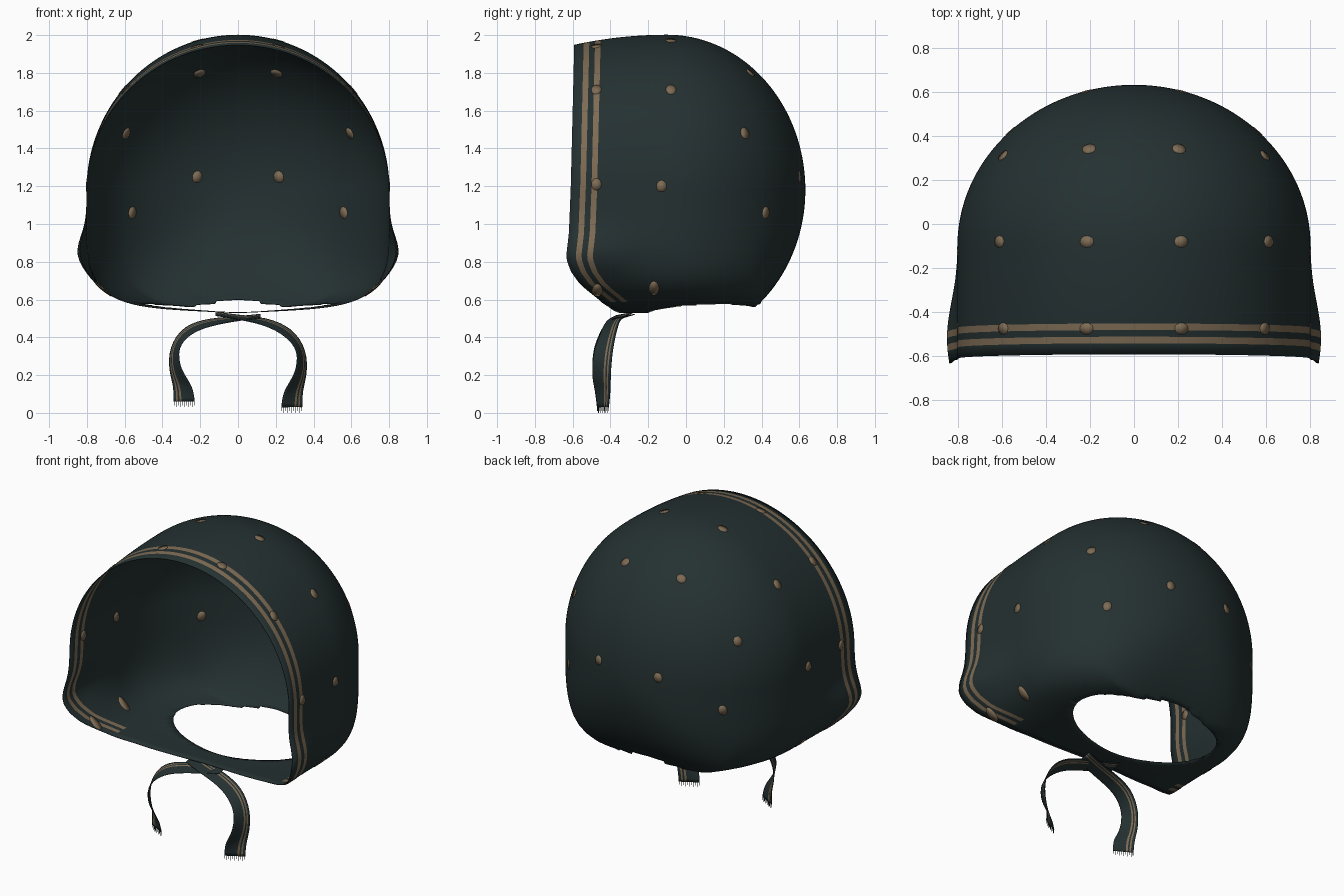
import bpy, bmesh
from math import sin, cos, asin, pi, exp, sqrt
from mathutils import Vector

if "Cube" in bpy.data.objects:
    bpy.data.objects.remove(bpy.data.objects["Cube"])


def material(name, rgb):
    m = bpy.data.materials.new(name)
    m.use_nodes = True
    m.diffuse_color = (*rgb, 1)
    bsdf = m.node_tree.nodes["Principled BSDF"]
    bsdf.inputs["Base Color"].default_value = (*rgb, 1)
    bsdf.inputs["Roughness"].default_value = 0.9
    return m


MATS = [material("dark teal cloth", (0.018, 0.030, 0.031)),
        material("tan print", (0.21, 0.15, 0.09))]


def make_object(name, bm, thickness=0, smooth=True):
    mesh = bpy.data.meshes.new(name)
    bm.to_mesh(mesh)
    bm.free()
    for m in MATS:
        mesh.materials.append(m)
    for p in mesh.polygons:
        p.use_smooth = smooth
    ob = bpy.data.objects.new(name, mesh)
    bpy.context.collection.objects.link(ob)
    if thickness:
        mod = ob.modifiers.new("cloth thickness", "SOLIDIFY")
        mod.thickness, mod.offset = thickness, 0
    return ob


def interp(table, t):
    for (a, fa), (b, fb) in zip(table, table[1:]):
        if (a - t) * (b - t) <= 0:
            return fa + (fb - fa) * (t - a) / (b - a)
    return table[0][1] if abs(t - table[0][0]) < abs(t - table[-1][0]) else table[-1][1]


MID_Z = 1.18


def surface(phi, a):
    """Bonnet skin: phi runs round the face opening, a runs front to back."""
    y = -0.1 + 0.73 * sin(a)
    c = max(cos(a), 0) if a > 0 else 1
    dx, dz = cos(phi), sin(phi)
    if dz >= 0:
        drop = 0.055 * (min(y + 0.1, 0) / 0.5) ** 2
        return Vector((0.8 * c * dx, y, MID_Z + (0.82 * c - drop) * dz))
    # boxier lower half, flaring at the cheeks and sagging under the chin
    n = 2 + 3 * c
    r = (abs(dx) ** n + abs(dz) ** n) ** (-1 / n)
    x = 0.8 * c * dx * r
    z = MID_Z + 0.62 * min(1, 1.3 * c) * dz * r
    flare = 0.055 * exp(-((z - 0.84) / 0.13) ** 2 - ((y + 0.52) / 0.24) ** 2)
    x += flare * (1 if dx > 0 else -1) * min(1, abs(dx) * 3)
    if y < 0:
        z -= 0.03 * min(1, -y / 0.2) * max(0, 1 - abs(x) / 0.7) * max(0, -dz)
    return Vector((x, y, z))


RIM = [(2, -0.59), (1.2, -0.61), (0.95, -0.62), (0.82, -0.635),
       (0.75, -0.61), (0.68, -0.56), (0.6, -0.46), (0.56, -0.42)]


def angle_at(y):
    return asin(max(-1, min(1, (y + 0.1) / 0.73)))


def rim_y(phi):
    p = surface(phi, angle_at(-0.6))
    y = interp(RIM, p.z)
    return y + (0.07 * max(0, 1 - abs(p.x) / 0.6) if sin(phi) < 0 else 0)


# Bonnet: rows start at the face rim and close at the back of the head
COLS, ROWS = 160, 60
BANDS = [0, 0.05, 0.08, 0.11, 0.14]
HOLE_Y, HOLE_RX, HOLE_RY = 0.1, 0.5, 0.3
bm = bmesh.new()
grid = []
for i in range(COLS):
    phi = -pi / 2 + 2 * pi * i / COLS
    edge = rim_y(phi)
    angles = [angle_at(edge + b) for b in BANDS]
    start = angles[-1]
    angles += [start + (pi / 2 - start) * k / ROWS for k in range(1, ROWS + 1)]
    grid.append([bm.verts.new(surface(phi, a)) for a in angles])
rim_verts = {col[0] for col in grid}


def hole_value(p):
    return sqrt((p.x / HOLE_RX) ** 2 + ((p.y - HOLE_Y) / HOLE_RY) ** 2)


for i in range(COLS):
    a, b = grid[i], grid[(i + 1) % COLS]
    for j in range(len(a) - 1):
        f = bm.faces.new((a[j], b[j], b[j + 1], a[j + 1]))
        mid = f.calc_center_median()
        # two printed stripes along the rim, fading out under the chin
        if j in (1, 3) and (abs(mid.x) > 0.6 or mid.z > 1):
            f.material_index = 1

# Neck hole, with its edge pulled onto a clean oval
gone = [f for f in bm.faces if f.calc_center_median().z < 0.75
        and hole_value(f.calc_center_median()) < 1]
bmesh.ops.delete(bm, geom=gone, context="FACES")
for v in bm.verts:
    if v.is_boundary and v not in rim_verts and v.co.z < 0.75:
        k = hole_value(v.co)
        if 0.7 < k < 1.3:
            v.co.x /= k
            v.co.y = HOLE_Y + (v.co.y - HOLE_Y) / k
bmesh.ops.remove_doubles(bm, verts=bm.verts[:], dist=0.0005)
bmesh.ops.recalc_face_normals(bm, faces=bm.faces[:])
make_object("bonnet", bm, 0.004)


# Printed dots: thin patches that follow the skin and show on both sides
def phi_at(y, z):
    lo, hi = -pi / 2, pi / 2
    for _ in range(40):
        m = (lo + hi) / 2
        lo, hi = (m, hi) if surface(m, angle_at(y)).z < z else (lo, m)
    return lo


DOTS = [(-0.08, 1.97), (-0.08, 1.71), (-0.13, 1.2), (0.34, 1.8), (0.31, 1.48),
        (0.6, 1.25), (0.42, 1.06), (-0.17, 0.66),
        (-0.475, 1.94), (-0.475, 1.71), (-0.475, 1.21), (-0.47, 0.65)]
bm = bmesh.new()
for y, z in DOTS:
    phi, a, e = phi_at(y, z), angle_at(y), 0.01
    r_phi = 0.032 / ((surface(phi + e, a) - surface(phi - e, a)).length / (2 * e))
    r_a = 0.027 / ((surface(phi, a + e) - surface(phi, a - e)).length / (2 * e))
    if z < 0.7:
        r_phi *= 1.6
    ring = []
    for side in (1, -1):
        hub_p = surface(phi, a)
        hub = bm.verts.new((hub_p.x * side, hub_p.y, hub_p.z))
        ring = []
        for k in range(12):
            t = side * 2 * pi * k / 12
            p = surface(phi + r_phi * cos(t), a + r_a * sin(t))
            ring.append(bm.verts.new((p.x * side, p.y, p.z)))
        for k in range(12):
            bm.faces.new((hub, ring[k], ring[(k + 1) % 12])).material_index = 1
make_object("printed_dots", bm, 0.009)

# Chin ties: crossed ribbons given as centre points and half-width vectors
TIE = [((-0.12, -0.32, 0.525), (0, 0.05, 0.01)),
       ((0.00, -0.36, 0.507), (0, 0.05, 0.01)),
       ((0.15, -0.39, 0.485), (0, 0.045, 0.02)),
       ((0.27, -0.41, 0.43), (0.02, 0.045, 0.02)),
       ((0.345, -0.44, 0.33), (0.02, 0.05, 0)),
       ((0.335, -0.45, 0.20), (0.03, 0.05, 0)),
       ((0.29, -0.44, 0.12), (0.05, 0.04, 0)),
       ((0.285, -0.44, 0.03), (0.055, 0.03, 0))]
ACROSS = [-1, -0.2, 0.3, 0.42, 0.6, 0.72, 1]
for name, side, lift in (("left", 1, 0), ("right", -1, 0.03)):
    bm = bmesh.new()
    rows = []
    for k, (c, w) in enumerate(TIE):
        up = lift * k / (len(TIE) - 1)
        if side < 0 and k < 3:
            up -= 0.012
        pts = [Vector(c) + Vector(w) * s for s in ACROSS]
        rows.append([bm.verts.new((p.x * side, p.y, p.z + up)) for p in pts])
    for r0, r1 in zip(rows, rows[1:]):
        for j in range(len(ACROSS) - 1):
            f = bm.faces.new((r0[j], r0[j + 1], r1[j + 1], r1[j]))
            f.material_index = 1 if j in (2, 4) else 0
    tie = make_object(name + "_tie", bm)
    sub = tie.modifiers.new("soft ribbon", "SUBSURF")
    sub.levels = sub.render_levels = 2
    sub.boundary_smooth = "PRESERVE_CORNERS"
    thick = tie.modifiers.new("cloth thickness", "SOLIDIFY")
    thick.thickness, thick.offset = 0.004, 0

    # Frayed threads at the ribbon end
    bm = bmesh.new()
    end, half = Vector(TIE[-1][0]), Vector(TIE[-1][1])
    for k in range(11):
        length = 0.03 if k % 2 else 0.02
        quad = []
        for s, d in ((-1, 0), (1, 0), (1, length), (-1, length)):
            p = end + half * ((k - 5) / 5.2 + s * 0.03)
            quad.append(bm.verts.new((p.x * side, p.y, p.z + lift - d)))
        bm.faces.new(quad)
    make_object(name + "_tie_fringe", bm, 0.002, False)
